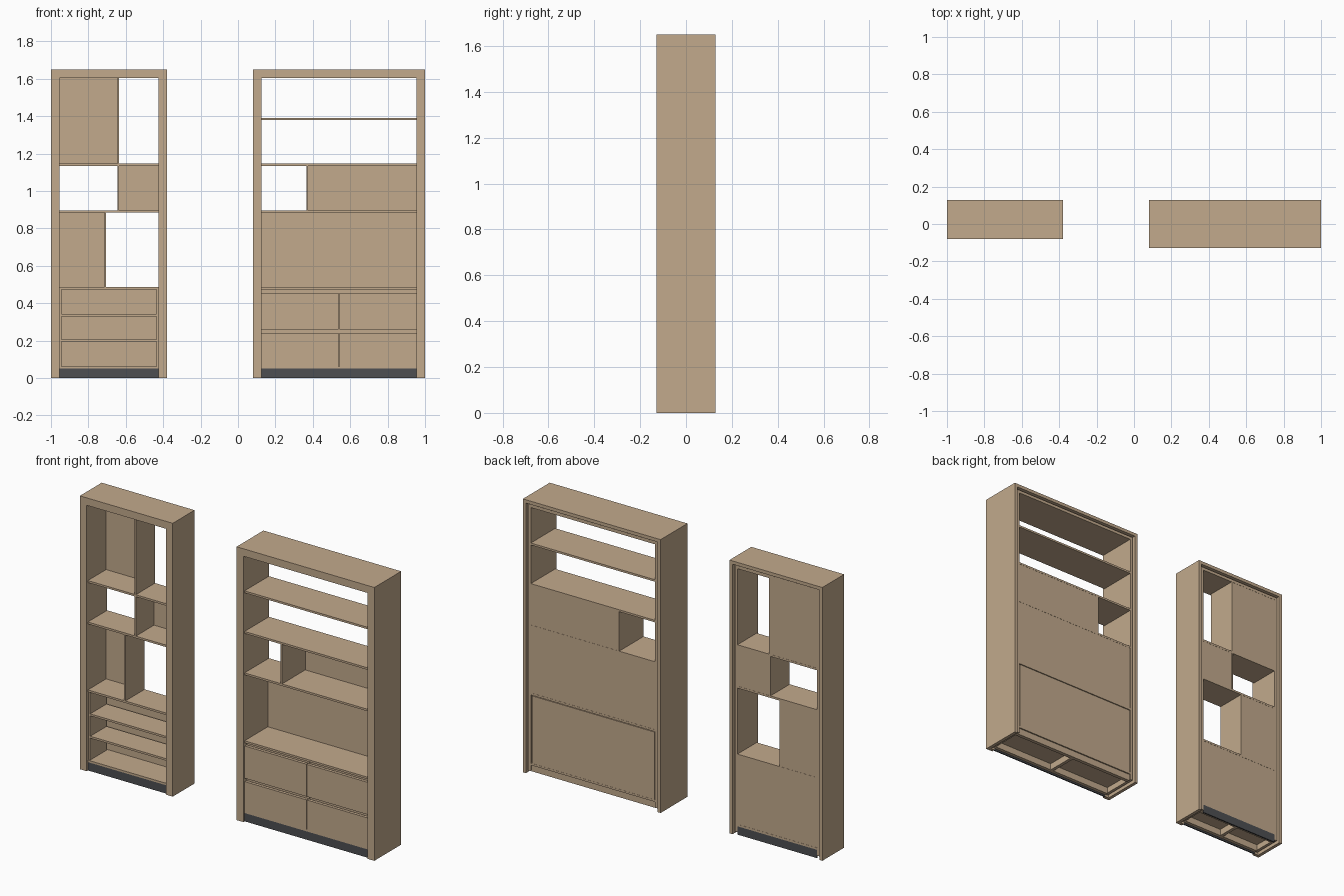
import bpy
import bmesh
from mathutils import Matrix, Vector

old = bpy.data.objects.get("Cube")
if old:
    bpy.data.objects.remove(old, do_unlink=True)


def material(name, rgb):
    mat = bpy.data.materials.new(name)
    mat.use_nodes = True
    mat.diffuse_color = (*rgb, 1)
    mat.node_tree.nodes["Principled BSDF"].inputs["Base Color"].default_value = (*rgb, 1)
    return mat


WOOD = material("light_oak", (0.54, 0.40, 0.265))
DARK = material("charcoal_plinth", (0.075, 0.078, 0.085))


def box(name, x, y, z, mat=WOOD):
    """Board spanning the (low, high) pairs x, y and z."""
    low, high = (Vector(c) for c in zip(x, y, z))
    bm = bmesh.new()
    bmesh.ops.create_cube(
        bm, size=1,
        matrix=Matrix.Translation((low + high) / 2) @ Matrix.Diagonal((*(high - low), 1)))
    mesh = bpy.data.meshes.new(name)
    bm.to_mesh(mesh)
    bm.free()
    mesh.materials.append(mat)
    obj = bpy.data.objects.new(name, mesh)
    bpy.context.collection.objects.link(obj)
    return obj


TOP, BACK = 1.65, 0.128       # outer height and rear plane
SKIN, EDGE = 0.02, 0.045      # outer board thickness, visible frame width
STEP, BOARD = 0.012, 0.012    # carcass set-back, shelf thickness
REAR = BACK - STEP
FLOOR = 0.05


def cabinet(tag, x0, x1, front):
    """Outer shell, front trim, inner carcass and hollow base."""
    inner = (x0 + EDGE, x1 - EDGE)
    depth = (front + STEP, REAR)
    for side, edge, d in (("right", x0, 1), ("left", x1, -1)):
        def span(a, b):
            return sorted((edge + d * a, edge + d * b))
        box(f"{tag}_{side}_outer_panel", span(0, SKIN), (front, BACK), (0, TOP))
        box(f"{tag}_{side}_front_trim", span(SKIN, EDGE), (front, front + SKIN), (0, TOP - SKIN))
        box(f"{tag}_{side}_inner_panel", span(SKIN + 0.007, EDGE),
            (front + SKIN, REAR), (0.015, TOP - SKIN - 0.007))
    box(f"{tag}_top_outer_panel", (x0 + SKIN, x1 - SKIN), (front, BACK), (TOP - SKIN, TOP))
    box(f"{tag}_top_front_trim", inner, (front, front + SKIN), (TOP - EDGE, TOP - SKIN))
    box(f"{tag}_top_inner_panel", inner, (front + SKIN, REAR),
        (TOP - EDGE, TOP - SKIN - 0.007))
    # base
    box(f"{tag}_floor", inner, depth, (FLOOR, FLOOR + BOARD))
    box(f"{tag}_front_plinth", inner, (front + STEP, front + STEP + 0.008), (0, FLOOR), DARK)
    box(f"{tag}_front_base_rail", inner, (front + 0.02, front + 0.04), (0.01, FLOOR))
    box(f"{tag}_rear_base_rail", inner, (REAR - 0.03, REAR - 0.008), (0.01, FLOOR))
    mid = (x0 + x1) / 2
    box(f"{tag}_base_cross_rail", (mid - 0.01, mid + 0.01),
        (front + 0.04, REAR - 0.03), (0.01, FLOOR))
    return inner, depth


def shelf(tag, inner, depth, z):
    box(f"{tag}_shelf", inner, depth, (z - BOARD / 2, z + BOARD / 2))


def divider(tag, x, depth, z):
    box(f"{tag}_divider", (x - 0.005, x + 0.005), depth, z)


def back(tag, x, z):
    box(f"{tag}_back_panel", x, (REAR - 0.01, REAR - 0.001), z)


# narrow bookcase
inner, depth = cabinet("narrow", -1.0, -0.38, -0.08)
left, right = inner
for z in (1.14, 0.89, 0.48):
    shelf("narrow", inner, depth, z)
for x, z, side in ((-0.64, (1.146, 1.605), 0), (-0.64, (0.896, 1.134), 1),
                   (-0.71, (0.486, 0.884), 0)):
    divider("narrow", x, depth, z)
    back("narrow", (x, right) if side else (left, x), z)
back("narrow_lower", inner, (FLOOR, 0.474))
box("narrow_rear_plinth", inner, (REAR - 0.008, REAR), (0, FLOOR), DARK)

# open insert in the narrow bookcase
insert_depth = (depth[0] + 0.008, REAR - 0.02)
for name, x in (("right", (left, left + 0.01)), ("left", (right - 0.01, right))):
    box(f"insert_{name}_side", x, insert_depth, (0.062, 0.474))
for z in (0.2, 0.335):
    shelf("insert", (left + 0.01, right - 0.01), insert_depth, z)

# wide bookcase
inner, depth = cabinet("wide", 0.08, 1.0, -0.128)
left, right = inner
for z in (1.385, 1.14, 0.89, 0.48):
    shelf("wide", inner, depth, z)
divider("wide", 0.37, depth, (0.896, 1.134))
back("wide_middle", (0.37, right), (0.896, 1.134))
back("wide_desk", inner, (0.486, 0.884))
back("wide_lower", (left + 0.006, right - 0.006), (FLOOR + 0.012, 0.47))

# drawers with finger slots above each row
middle = (left + right) / 2
front = depth[0]
for row, z0, z1 in (("lower", FLOOR, 0.24), ("upper", 0.26, 0.455)):
    for side, x in (("right", (left + 0.001, middle - 0.002)),
                    ("left", (middle + 0.002, right - 0.001))):
        box(f"{row}_{side}_drawer_front", x, (front, front + 0.018), (z0, z1))
    box(f"{row}_finger_slot_rail", inner, (front + 0.025, front + 0.04), (z1 - 0.02, z1 + 0.019))
divider("drawer", middle, (front + 0.02, REAR - 0.012), (0.062, 0.474))
